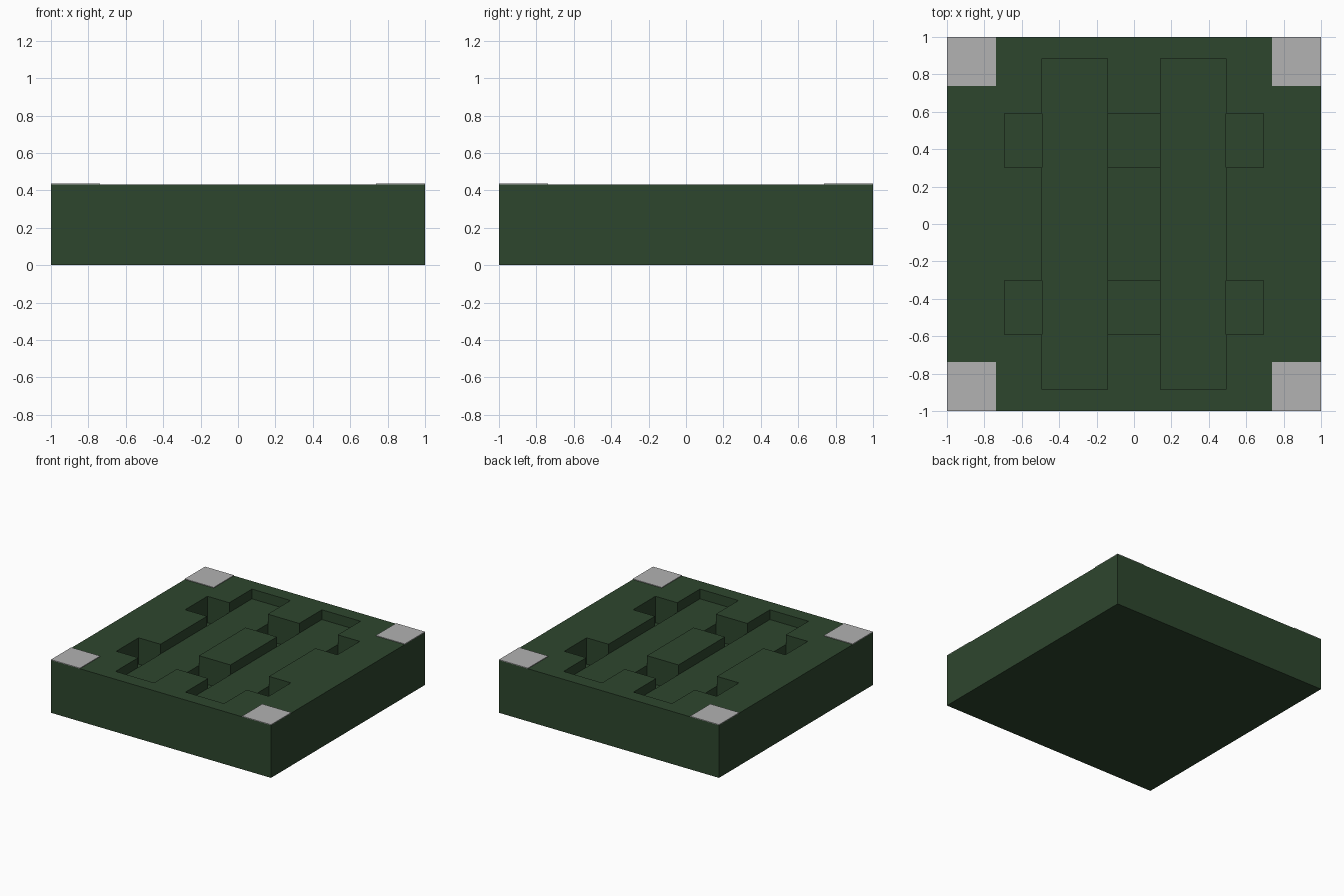
import bpy
import bmesh

cube = bpy.data.objects.get("Cube")
if cube:
    bpy.data.objects.remove(cube, do_unlink=True)


def material(name, rgb):
    mat = bpy.data.materials.new(name)
    mat.use_nodes = True
    mat.diffuse_color = (*rgb, 1)
    mat.node_tree.nodes["Principled BSDF"].inputs["Base Color"].default_value = (*rgb, 1)
    return mat


def add_object(name, bm, mat):
    mesh = bpy.data.meshes.new(name)
    bm.to_mesh(mesh)
    bm.free()
    mesh.materials.append(mat)
    obj = bpy.data.objects.new(name, mesh)
    bpy.context.collection.objects.link(obj)
    return obj


green = material("dark green", (0.027, 0.061, 0.027))
grey = material("light grey", (0.445, 0.445, 0.445))

TOP, CHANNEL_FLOOR, POCKET_FLOOR = 0.432, 0.352, 0.215
PAD_TOP, PAD_INNER = 0.437, 0.737

# Breakpoints of the recess layout, mirrored about the centre
half_x = [0.143, 0.493, 0.692, 1.0]
half_y = [0.302, 0.591, 0.885, 1.0]
xs = [-v for v in reversed(half_x)] + half_x
ys = [-v for v in reversed(half_y)] + half_y
N = len(xs) - 1


def height(i, j):
    """Surface height of a layout cell; zero outside the block."""
    if not (0 <= i < N and 0 <= j < N):
        return 0.0
    x = abs(xs[i] + xs[i + 1]) / 2
    y = abs(ys[j] + ys[j + 1]) / 2
    if 0.143 < x < 0.493 and y < 0.885:      # two long shallow channels
        return CHANNEL_FLOOR
    if x < 0.692 and 0.302 < y < 0.591:      # deep pockets beside the channels
        return POCKET_FLOOR
    return TOP


# Base block with stepped recesses
bm = bmesh.new()


def quad(points, flip=False):
    verts = [bm.verts.new(p) for p in points]
    bm.faces.new(verts[::-1] if flip else verts)


for i in range(N):
    for j in range(N):
        x0, x1, y0, y1 = xs[i], xs[i + 1], ys[j], ys[j + 1]
        z = height(i, j)
        quad([(x0, y0, z), (x1, y0, z), (x1, y1, z), (x0, y1, z)])
        quad([(x0, y0, 0), (x1, y0, 0), (x1, y1, 0), (x0, y1, 0)], True)

# Upright walls wherever neighbouring heights differ
for a in range(N + 1):
    for b in range(N):
        lo, hi = sorted((height(a - 1, b), height(a, b)))
        if lo != hi:
            x, y0, y1 = xs[a], ys[b], ys[b + 1]
            quad([(x, y0, lo), (x, y1, lo), (x, y1, hi), (x, y0, hi)],
                 height(a, b) == hi)
        lo, hi = sorted((height(b, a - 1), height(b, a)))
        if lo != hi:
            y, x0, x1 = ys[a], xs[b], xs[b + 1]
            quad([(x0, y, lo), (x1, y, lo), (x1, y, hi), (x0, y, hi)],
                 height(b, a) == lo)

bmesh.ops.remove_doubles(bm, verts=bm.verts, dist=1e-5)
add_object("base_block", bm, green)

# Thin square pads on the four corners
for sx, side in ((-1, "right"), (1, "left")):
    for sy, end in ((-1, "front"), (1, "back")):
        bm = bmesh.new()
        bmesh.ops.create_cube(bm, size=1)
        size = 1 - PAD_INNER
        mid = (1 + PAD_INNER) / 2
        bmesh.ops.scale(bm, vec=(size, size, PAD_TOP - TOP), verts=bm.verts)
        bmesh.ops.translate(bm, vec=(sx * mid, sy * mid, (TOP + PAD_TOP) / 2),
                            verts=bm.verts)
        add_object(f"corner_pad_{end}_{side}", bm, grey)
